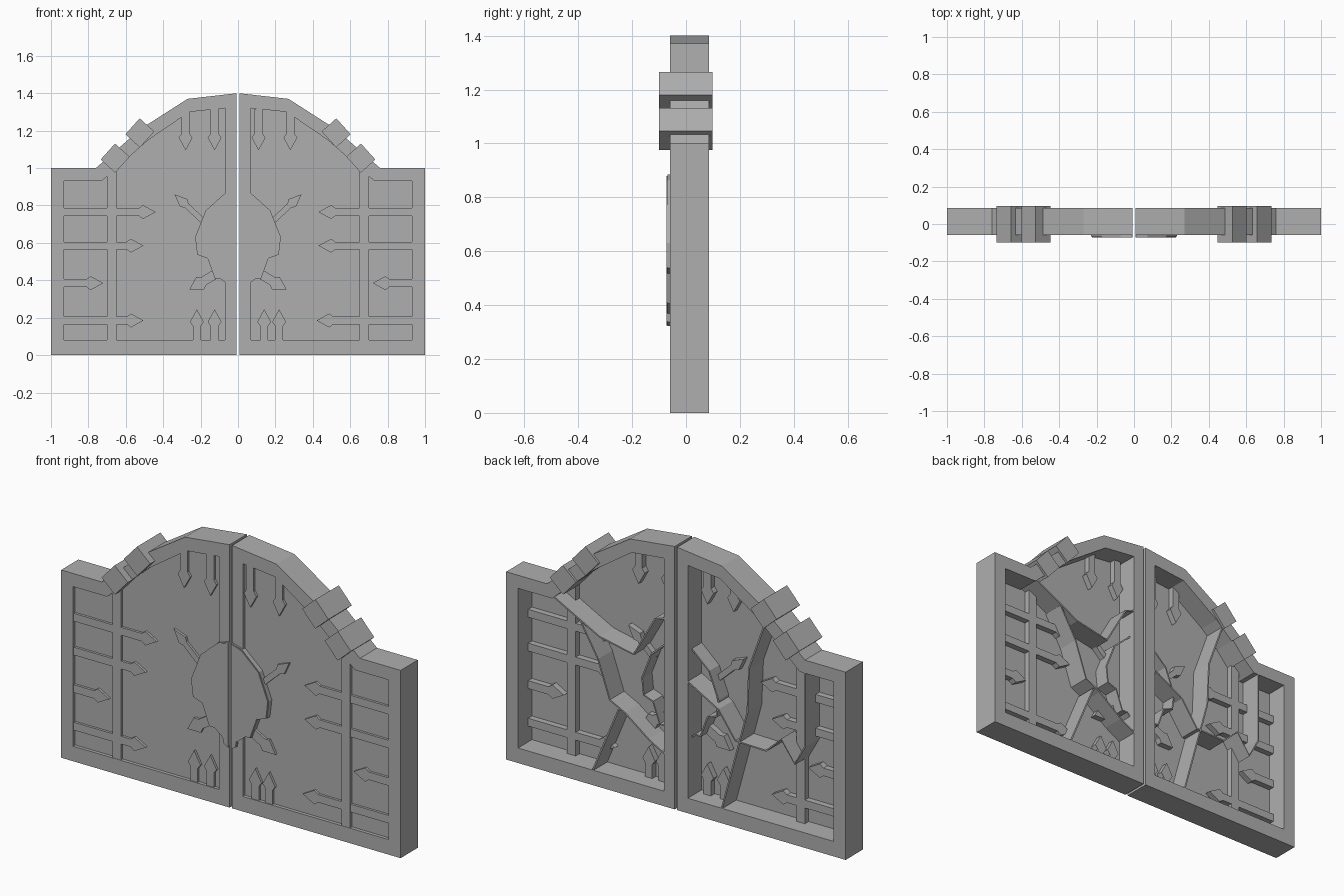
import bpy, bmesh, math
from mathutils import Vector

if "Cube" in bpy.data.objects:
    bpy.data.objects.remove(bpy.data.objects["Cube"])

STONE = (0.43, 0.43, 0.43, 1)
mat = bpy.data.materials.new("grey_stone")
mat.use_nodes = True
mat.diffuse_color = STONE
mat.node_tree.nodes["Principled BSDF"].inputs["Base Color"].default_value = STONE

FRONT, BACK = -0.06, 0.085


def finish(name, bm):
    bmesh.ops.recalc_face_normals(bm, faces=bm.faces)
    me = bpy.data.meshes.new(name)
    bm.to_mesh(me)
    bm.free()
    me.materials.append(mat)
    ob = bpy.data.objects.new(name, me)
    bpy.context.collection.objects.link(ob)
    return ob


def extrude_y(bm, faces, y0, y1):
    ext = bmesh.ops.extrude_face_region(bm, geom=faces)
    verts = [g for g in ext["geom"] if isinstance(g, bmesh.types.BMVert)]
    bmesh.ops.translate(bm, verts=verts, vec=(0, y1 - y0, 0))


def plate(name, pts, y0, y1):
    """Solid cut from an x-z outline."""
    bm = bmesh.new()
    face = bm.faces.new([bm.verts.new((x, y0, z)) for x, z in pts])
    extrude_y(bm, [face], y0, y1)
    return finish(name, bm)


def ring(name, outer, inner, y0, y1):
    """Solid border between two matching outlines."""
    bm = bmesh.new()
    a = [bm.verts.new((x, y0, z)) for x, z in outer]
    b = [bm.verts.new((x, y0, z)) for x, z in inner]
    n = len(a)
    faces = [bm.faces.new((a[i], a[(i + 1) % n], b[(i + 1) % n], b[i])) for i in range(n)]
    extrude_y(bm, faces, y0, y1)
    return finish(name, bm)


def ribbon(name, pts, y0, y1):
    """Thin upright sheet following an x-z path."""
    bm = bmesh.new()
    rows = [[bm.verts.new((x, y, z)) for y in (y0, y1)] for x, z in pts]
    for p, q in zip(rows, rows[1:]):
        bm.faces.new((p[0], q[0], q[1], p[1]))
    ob = finish(name, bm)
    mod = ob.modifiers.new("thickness", "SOLIDIFY")
    mod.thickness = 0.008
    mod.offset = 0


def spike(name, start, tip, half=0.021, head=0.037, head_len=0.09):
    """Spear-shaped strap."""
    a, t = Vector(start), Vector(tip)
    d = (t - a).normalized()
    n = Vector((-d.y, d.x))
    neck, barb = t - d * head_len, t - d * head_len * 0.75
    pts = [a + n * half, neck + n * half, barb + n * head, t,
           barb - n * head, neck - n * half, a - n * half]
    plate(name, pts, -0.055, 0.0)


def flip(pts, s):
    return [(x * s, z) for x, z in pts]


OUTER = [(0.007, 0), (1, 0), (1, 1), (0.76, 1), (0.52, 1.21), (0.27, 1.37), (0.007, 1.4)]
INNER = [(0.07, 0.08), (0.93, 0.08), (0.93, 0.93), (0.73, 0.93),
         (0.48, 1.15), (0.26, 1.3), (0.07, 1.32)]
BOSS = [(0.009, 0.88), (0.07, 0.86), (0.17, 0.77), (0.225, 0.63), (0.215, 0.54),
        (0.16, 0.52), (0.12, 0.41), (0.09, 0.41), (0.04, 0.37), (0.035, 0.34), (0.009, 0.325)]

# Both gate leaves
for side, s in (("left", 1), ("right", -1)):
    ring(side + "_frame", flip(OUTER, s), flip(INNER, s), FRONT, BACK)
    plate(side + "_panel", flip(INNER, s), -0.042, -0.032)
    plate(side + "_upright_bar", flip([(0.65, 0.07), (0.7, 0.07), (0.7, 0.97), (0.65, 1.01)], s),
          -0.058, 0.0)
    # Central boss with a deep rim behind it
    plate(side + "_boss", flip(BOSS, s), -0.072, -0.03)
    ribbon(side + "_boss_rim", flip(BOSS, s), -0.068, 0.05)
    spike(side + "_upper_boss_spike", (s * 0.19, 0.72), (s * 0.34, 0.86), 0.015, 0.028)
    spike(side + "_lower_boss_spike", (s * 0.11, 0.44), (s * 0.26, 0.35), 0.025, 0.04)
    # Clamps on the arch
    for i, (cx, cz) in enumerate(((0.525, 1.188), (0.657, 1.053))):
        bm = bmesh.new()
        bmesh.ops.create_cube(bm, size=1)
        bmesh.ops.scale(bm, verts=bm.verts, vec=(0.115, 0.197, 0.105))
        ob = finish(f"{side}_arch_clamp_{i + 1}", bm)
        ob.location = (s * cx, -0.001, cz)
        ob.rotation_euler.y = s * math.radians(48)

# Straps reaching in from the outer stiles
for side, s, tips in (("left", 1, (0.43, 0.43, 0.72, 0.42)),
                      ("right", -1, (0.44, 0.505, 0.72, 0.505))):
    for z, tip in zip((0.765, 0.585, 0.385, 0.185), tips):
        spike(side + "_side_strap", (s * 0.935, z), (s * tip, z))

# Short straps from the arch and the bottom rail
for x in (0.11, 0.28, -0.125, -0.28):
    spike("top_strap", (x, 1.315 if abs(x) < 0.2 else 1.3), (x, 1.095))
for x in (0.14, 0.22, -0.125, -0.22):
    spike("bottom_strap", (x, 0.075), (x, 0.245))

# Jagged ribs across the back
RIBS = [
    [(0.757, 0.96), (0.45, 0.8), (0.25, 0.76), (0.125, 0.98), (0.07, 1.0)],
    [(0.56, 0.85), (0.46, 0.68), (0.39, 0.48), (0.3, 0.435), (0.16, 0.33), (0.07, 0.28)],
    [(0.49, 0.08), (0.34, 0.44)],
    [(-0.07, 0.7), (-0.25, 0.6), (-0.35, 0.46), (-0.53, 0.455), (-0.62, 0.54),
     (-0.7, 0.43), (-0.76, 0.54), (-0.76, 0.93)],
    [(-0.27, 0.08), (-0.42, 0.63), (-0.43, 0.87), (-0.52, 1.12)],
]
for i, path in enumerate(RIBS):
    ribbon(f"back_rib_{i + 1}", path, -0.036, BACK)
